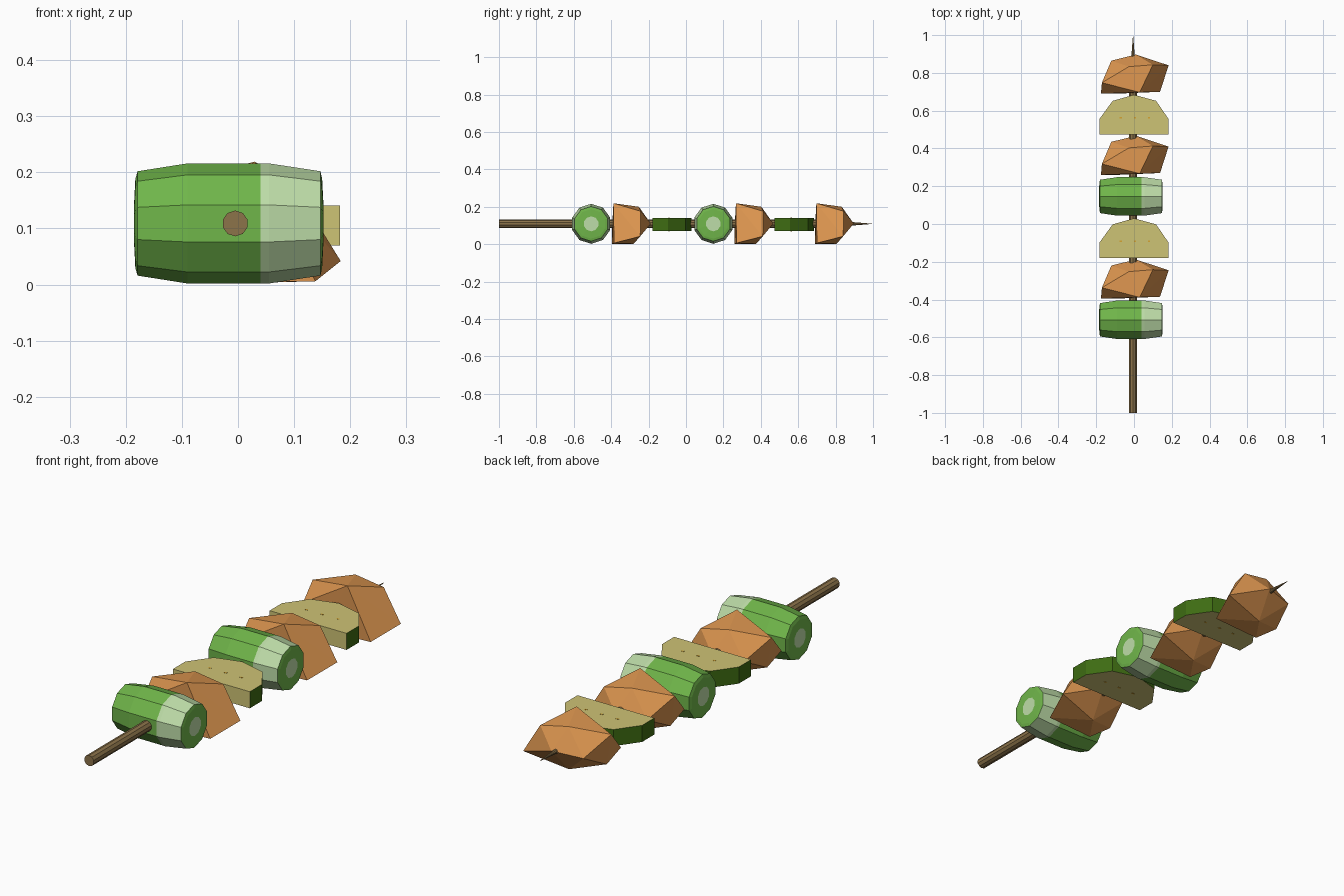
import bpy, bmesh, math
from mathutils import Vector

if "Cube" in bpy.data.objects:
    bpy.data.objects.remove(bpy.data.objects["Cube"])


def material(name, rgb):
    m = bpy.data.materials.new(name)
    m.diffuse_color = [(c / 255 / 12.92 if c < 10 else ((c / 255 + 0.055) / 1.055) ** 2.4) for c in rgb] + [1]
    m.use_nodes = True
    m.node_tree.nodes["Principled BSDF"].inputs["Base Color"].default_value = m.diffuse_color
    return m


GREEN = material("leaf green", (112, 182, 74))
PALE = material("pale green", (190, 221, 168))
FLESH = material("pale yellow flesh", (206, 195, 117))
SKIN = material("dark green skin", (62, 108, 18))
MEAT = material("roast orange brown", (217, 147, 78))
WOOD = material("stick brown", (140, 115, 74))
SEED = material("seed yellow", (214, 165, 50))
AXIS = Vector((-0.005, 0, 0.109))


def finish(name, bm, mats, rule=None):
    bmesh.ops.recalc_face_normals(bm, faces=bm.faces)
    bm.normal_update()
    if rule:
        for f in bm.faces:
            f.material_index = rule(f)
    mesh = bpy.data.meshes.new(name)
    bm.to_mesh(mesh)
    bm.free()
    for m in mats:
        mesh.materials.append(m)
    ob = bpy.data.objects.new(name, mesh)
    bpy.context.collection.objects.link(ob)
    return ob


def lathe(profile, sides, place):
    """Closed solid from (position, radius) rings; place(t, u, v) maps to space."""
    bm = bmesh.new()
    rings = []
    for t, r in profile:
        angles = [2 * math.pi * i / sides for i in range(sides)]
        rings.append([bm.verts.new(place(t, r * math.sin(a), r * math.cos(a))) for a in angles])
    for a, b in zip(rings, rings[1:]):
        for i in range(sides):
            j = (i + 1) % sides
            bm.faces.new((a[i], a[j], b[j], b[i]))
    bm.faces.new(rings[0])
    bm.faces.new(rings[-1])
    return bm


def copies(ob, offsets):
    """Shift the part to the first offset and repeat it at the others."""
    ob.location.y = offsets[0]
    for dy in offsets[1:]:
        c = ob.copy()
        c.location.y = dy
        bpy.context.collection.objects.link(c)


# wooden stick with a sharpened tip
stick = lathe([(-1, 0.023), (0.72, 0.023), (0.995, 0.0008)], 10,
              lambda t, u, v: AXIS + Vector((u, t, v)))
finish("stick", stick, [WOOD])

# barrel shaped onion pieces: green, with a pale band and pale end centres
onion_profile = [(-0.185, 0.04), (-0.183, 0.079), (-0.179, 0.093), (-0.09, 0.107), (0.04, 0.107),
                 (0.055, 0.107), (0.147, 0.093), (0.150, 0.079), (0.152, 0.04)]
onion = lathe(onion_profile, 10, lambda t, u, v: Vector((t, u, v + 0.109)))


def onion_rule(f):
    x = f.calc_center_median().x
    end_centre = len(f.verts) > 4
    return 1 if end_centre or 0.04 < x < 0.1475 else 0


copies(finish("onion_piece", onion, [GREEN, PALE], onion_rule), [-0.507, 0.146])

# faceted meat chunks, wrapped around a handful of corners
corners = [(-0.12, 0.865, 0.10), (0.01, 0.897, 0.11), (0.10, 0.843, 0.176), (0.183, 0.84, 0.042),
           (0.138, 0.70, 0.006), (-0.175, 0.69, 0.095), (-0.17, 0.748, 0.172), (-0.027, 0.833, 0.200),
           (0.03, 0.697, 0.219), (-0.01, 0.805, 0.002), (-0.15, 0.75, 0.04), (-0.09, 0.69, 0.002)]
chunk = bmesh.new()
for c in corners:
    chunk.verts.new(c)
bmesh.ops.convex_hull(chunk, input=chunk.verts)
copies(finish("meat_chunk", chunk, [MEAT]), [-1.085, -0.43, 0])

# half round vegetable slices with a dark rind
outline = [(-0.182, 0.474), (-0.182, 0.557), (-0.113, 0.652), (0, 0.684),
           (0.117, 0.652), (0.182, 0.557), (0.182, 0.474)]
half = bmesh.new()
base = half.faces.new([half.verts.new((x, y, 0.07)) for x, y in outline])
top = bmesh.ops.extrude_face_region(half, geom=[base])["geom"]
bmesh.ops.translate(half, vec=(0, 0, 0.071), verts=[v for v in top if isinstance(v, bmesh.types.BMVert)])


def slice_rule(f):
    return 0 if abs(f.normal.z) > 0.5 or f.normal.y < -0.5 else 1


copies(finish("vegetable_slice", half, [FLESH, SKIN], slice_rule), [-0.654, 0])

# tiny seeds on both flat sides of each slice
seeds = bmesh.new()
for x in (-0.07, 0.005, 0.08):
    for z in (0.07, 0.141):
        s = bmesh.ops.create_cube(seeds, size=1)["verts"]
        bmesh.ops.scale(seeds, vec=(0.012, 0.007, 0.002), verts=s)
        bmesh.ops.translate(seeds, vec=(x, 0.563, z), verts=s)
copies(finish("slice_seeds", seeds, [SEED]), [-0.654, 0])
